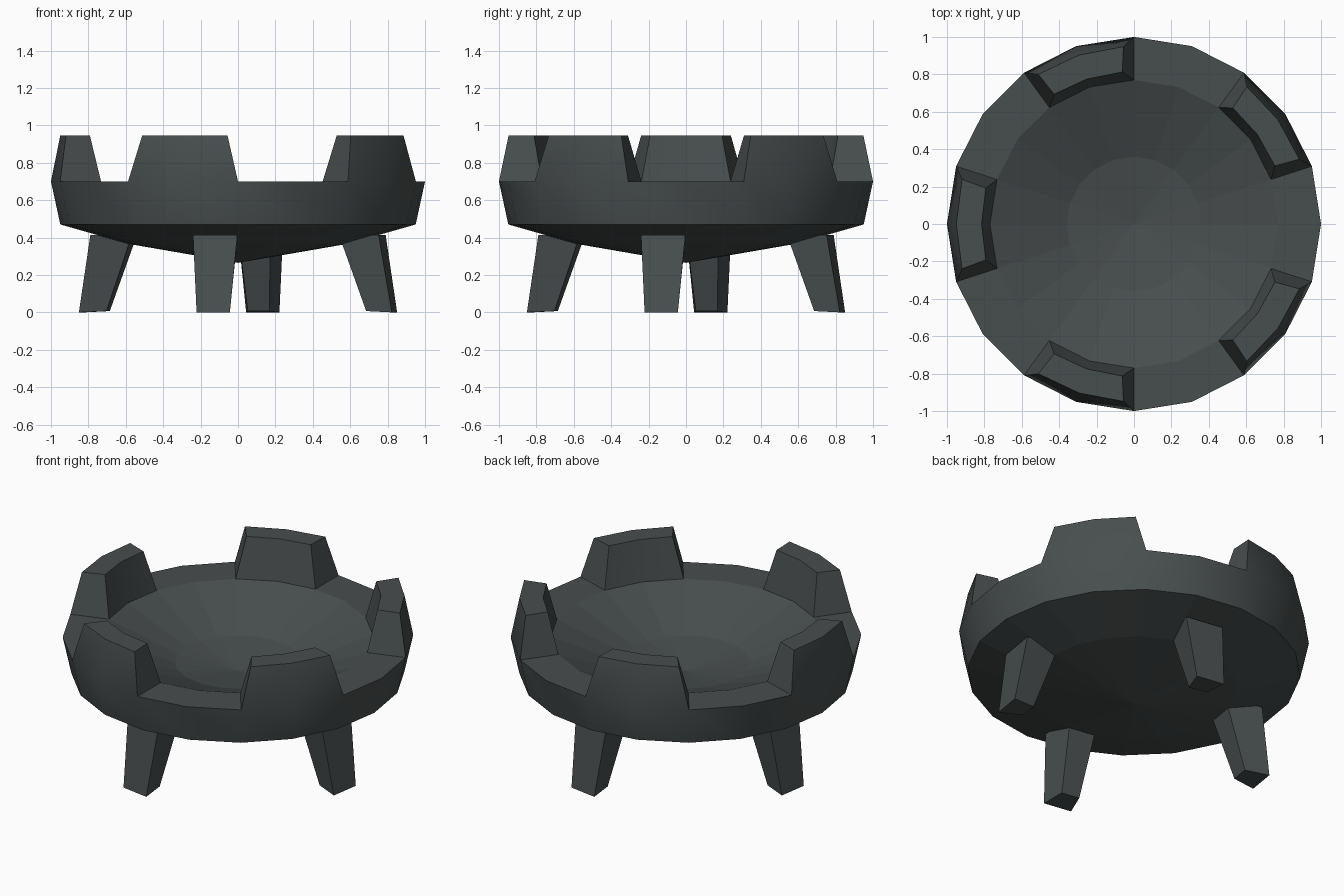
import bpy, bmesh
from math import sin, cos, pi, radians

if "Cube" in bpy.data.objects:
    bpy.data.objects.remove(bpy.data.objects["Cube"], do_unlink=True)

iron = bpy.data.materials.new("dark iron")
iron.use_nodes = True
colour = (0.064, 0.075, 0.075, 1)
iron.diffuse_color = colour
iron.node_tree.nodes["Principled BSDF"].inputs["Base Color"].default_value = colour

SIDES = 20
STEP = 2 * pi / SIDES
TOP = 0.947


def finish(bm, name):
    bmesh.ops.recalc_face_normals(bm, faces=bm.faces)
    mesh = bpy.data.meshes.new(name)
    bm.to_mesh(mesh)
    bm.free()
    mesh.materials.append(iron)
    obj = bpy.data.objects.new(name, mesh)
    bpy.context.collection.objects.link(obj)
    return obj


def polar(bm, r, angle, z):
    return bm.verts.new((r * cos(angle), r * sin(angle), z))


# Bowl: outer and inner shells as rings
bm = bmesh.new()


def shell(profile, tip_z):
    rings = [[polar(bm, r, i * STEP, z) for i in range(SIDES)] for r, z in profile]
    tip = bm.verts.new((0, 0, tip_z))
    for i in range(SIDES):
        j = (i + 1) % SIDES
        for a, b in zip(rings, rings[1:]):
            bm.faces.new((a[i], a[j], b[j], b[i]))
        bm.faces.new((rings[-1][i], rings[-1][j], tip))
    return rings[0]


outer = shell([(1, 0.7), (0.95, 0.47), (0.59, 0.367)], 0.265)
inner = shell([(0.77, 0.7), (0.36, 0.535)], 0.48)

# Raised rim blocks: five tapered blocks, each two segments wide
block_segments = set()
for k in range(5):
    mid = 2 + 4 * k
    ids = [(mid + d) % SIDES for d in (-1, 0, 1)]
    block_segments.update(ids[:2])
    top_out = [polar(bm, 0.95, mid * STEP + radians(14.6) * d, TOP) for d in (-1, 0, 1)]
    top_in = [polar(bm, 0.815, mid * STEP + radians(13.6) * d, TOP) for d in (-1, 0, 1)]
    for n in (0, 1):
        i, j = ids[n], ids[n + 1]
        bm.faces.new((outer[i], outer[j], top_out[n + 1], top_out[n]))
        bm.faces.new((inner[i], inner[j], top_in[n + 1], top_in[n]))
        bm.faces.new((top_out[n], top_out[n + 1], top_in[n + 1], top_in[n]))
    for n in (0, 2):
        i = ids[n]
        bm.faces.new((outer[i], inner[i], top_in[n], top_out[n]))

# Flat rim between the blocks
for i in set(range(SIDES)) - block_segments:
    j = (i + 1) % SIDES
    bm.faces.new((outer[i], outer[j], inner[j], inner[i]))

# Smooth wall, faceted floor and underside
bowl = finish(bm, "bowl")
bpy.ops.object.select_all(action='DESELECT')
bowl.select_set(True)
bpy.context.view_layer.objects.active = bowl
bpy.ops.object.shade_smooth_by_angle(angle=radians(30))
for face in bowl.data.polygons:
    if abs(face.normal.z) > 0.7:
        face.use_smooth = False

# Legs: four splayed posts, tapering downward and narrower on the inner side
for k, name in enumerate(("left_leg", "back_leg", "right_leg", "front_leg")):
    bm = bmesh.new()
    low, high = [[bm.verts.new(p) for p in ((r_in, -w_in, z_in), (r_out, -w_out, z_out),
                                            (r_out, w_out, z_out), (r_in, w_in, z_in))]
                 for r_in, r_out, w_in, w_out, z_in, z_out in
                 ((0.703, 0.847, 0.058, 0.09, 0.007, 0), (0.56, 0.78, 0.087, 0.12, 0.415, 0.415))]
    bm.faces.new(low)
    bm.faces.new(high)
    for i in range(4):
        j = (i + 1) % 4
        bm.faces.new((low[i], low[j], high[j], high[i]))
    leg = finish(bm, name)
    leg.rotation_euler.z = k * pi / 2 - STEP / 2
